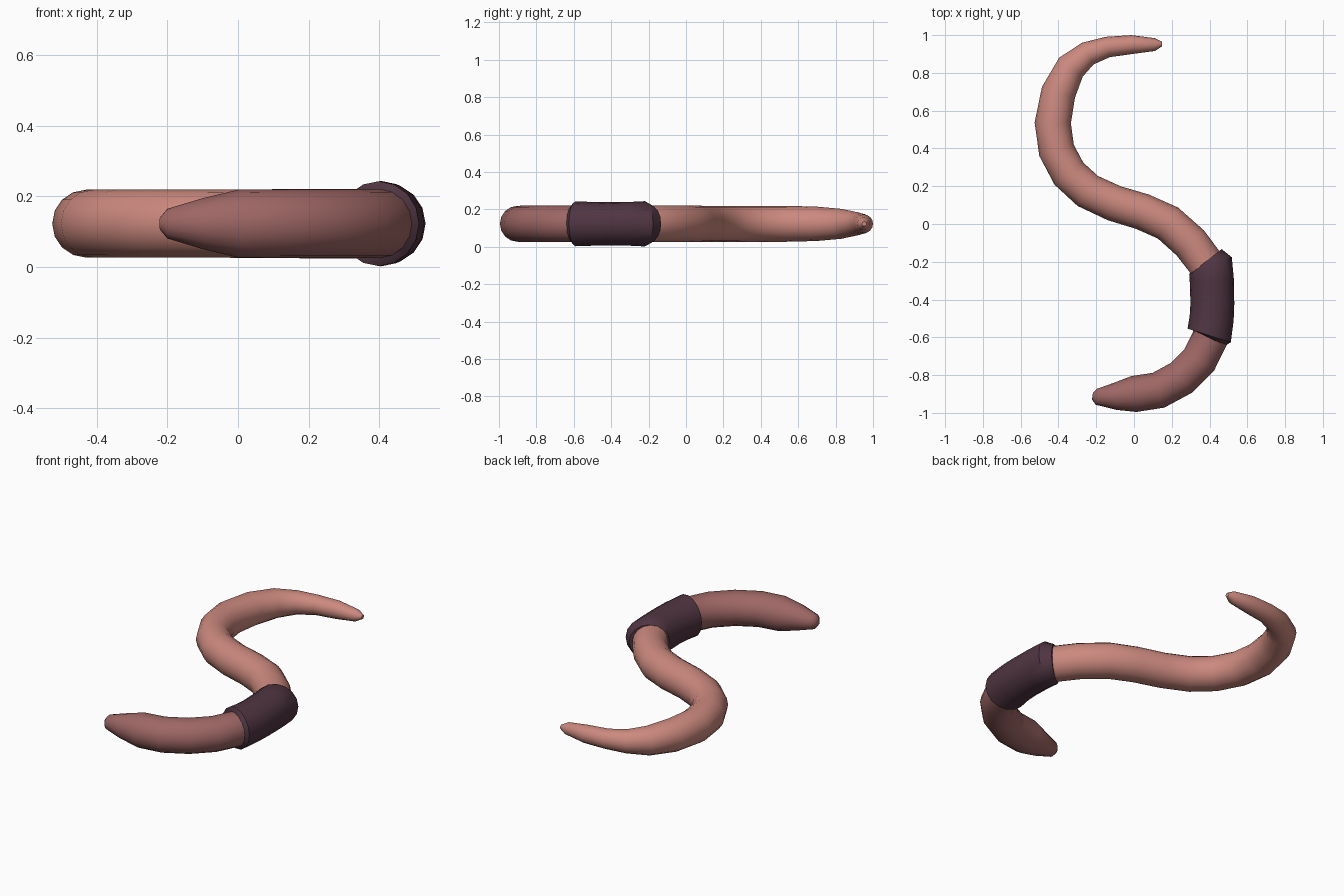
import bpy, bmesh, math
from mathutils import Vector

if "Cube" in bpy.data.objects:
    bpy.data.objects.remove(bpy.data.objects["Cube"])

Z = 0.123      # height of the centre line
SIDES = 16


def material(name, rgb):
    m = bpy.data.materials.new(name)
    m.diffuse_color = (*rgb, 1)
    m.use_nodes = True
    m.node_tree.nodes["Principled BSDF"].inputs["Base Color"].default_value = m.diffuse_color
    return m


def tube(name, path, mat):
    """Sweep a round section along flat (x, y, radius) points and cap both ends."""
    bm = bmesh.new()
    pts = [Vector((x, y, Z)) for x, y, r in path]
    rings = []
    for i, p in enumerate(pts):
        a = (p - pts[i - 1]).normalized() if i > 0 else Vector()
        b = (pts[i + 1] - p).normalized() if i < len(pts) - 1 else Vector()
        t = (a + b).normalized()
        side = Vector((t.y, -t.x, 0))
        r = path[i][2]
        ring = []
        for k in range(SIDES):
            ang = 2 * math.pi * k / SIDES
            ring.append(bm.verts.new(p + side * r * math.cos(ang)
                                     + Vector((0, 0, r * math.sin(ang)))))
        rings.append(ring)
    for r0, r1 in zip(rings, rings[1:]):
        for k in range(SIDES):
            n = (k + 1) % SIDES
            bm.faces.new((r0[k], r0[n], r1[n], r1[k]))
    bm.faces.new(rings[0])
    bm.faces.new(rings[-1])
    bmesh.ops.recalc_face_normals(bm, faces=bm.faces[:])
    me = bpy.data.meshes.new(name)
    bm.to_mesh(me)
    bm.free()
    me.materials.append(mat)
    ob = bpy.data.objects.new(name, me)
    bpy.context.collection.objects.link(ob)
    bpy.ops.object.select_all(action='DESELECT')
    ob.select_set(True)
    bpy.context.view_layer.objects.active = ob
    bpy.ops.object.shade_smooth_by_angle(angle=math.radians(40))
    return ob


pink = material("pale pink skin", (0.60, 0.25, 0.21))
rose = material("dark rose skin", (0.34, 0.135, 0.13))
plum = material("plum band", (0.08, 0.036, 0.054))

# long rear body, from the tail tip to inside the band
tube("rear_body", [
    (0.148, 0.953, 0.012), (0.110, 0.950, 0.034), (-0.012, 0.950, 0.050),
    (-0.140, 0.937, 0.055), (-0.245, 0.902, 0.065), (-0.334, 0.830, 0.080),
    (-0.400, 0.697, 0.092), (-0.430, 0.535, 0.096), (-0.410, 0.390, 0.096),
    (-0.345, 0.267, 0.096), (-0.245, 0.175, 0.096), (-0.105, 0.110, 0.096),
    (0.045, 0.065, 0.097), (0.180, 0.005, 0.098), (0.298, -0.100, 0.098),
    (0.385, -0.215, 0.098), (0.413, -0.320, 0.098)], pink)

# head end, from inside the band to the blunt snout
tube("front_body", [
    (0.413, -0.480, 0.097), (0.405, -0.600, 0.097), (0.345, -0.720, 0.097),
    (0.250, -0.815, 0.097), (0.130, -0.880, 0.097), (0.000, -0.900, 0.096),
    (-0.100, -0.912, 0.072), (-0.200, -0.915, 0.042), (-0.220, -0.912, 0.018)], rose)

# thick saddle band
tube("band", [
    (0.385, -0.194, 0.100), (0.405, -0.220, 0.121), (0.412, -0.300, 0.117),
    (0.415, -0.420, 0.116), (0.411, -0.500, 0.117), (0.398, -0.590, 0.120),
    (0.393, -0.600, 0.100)], plum)
